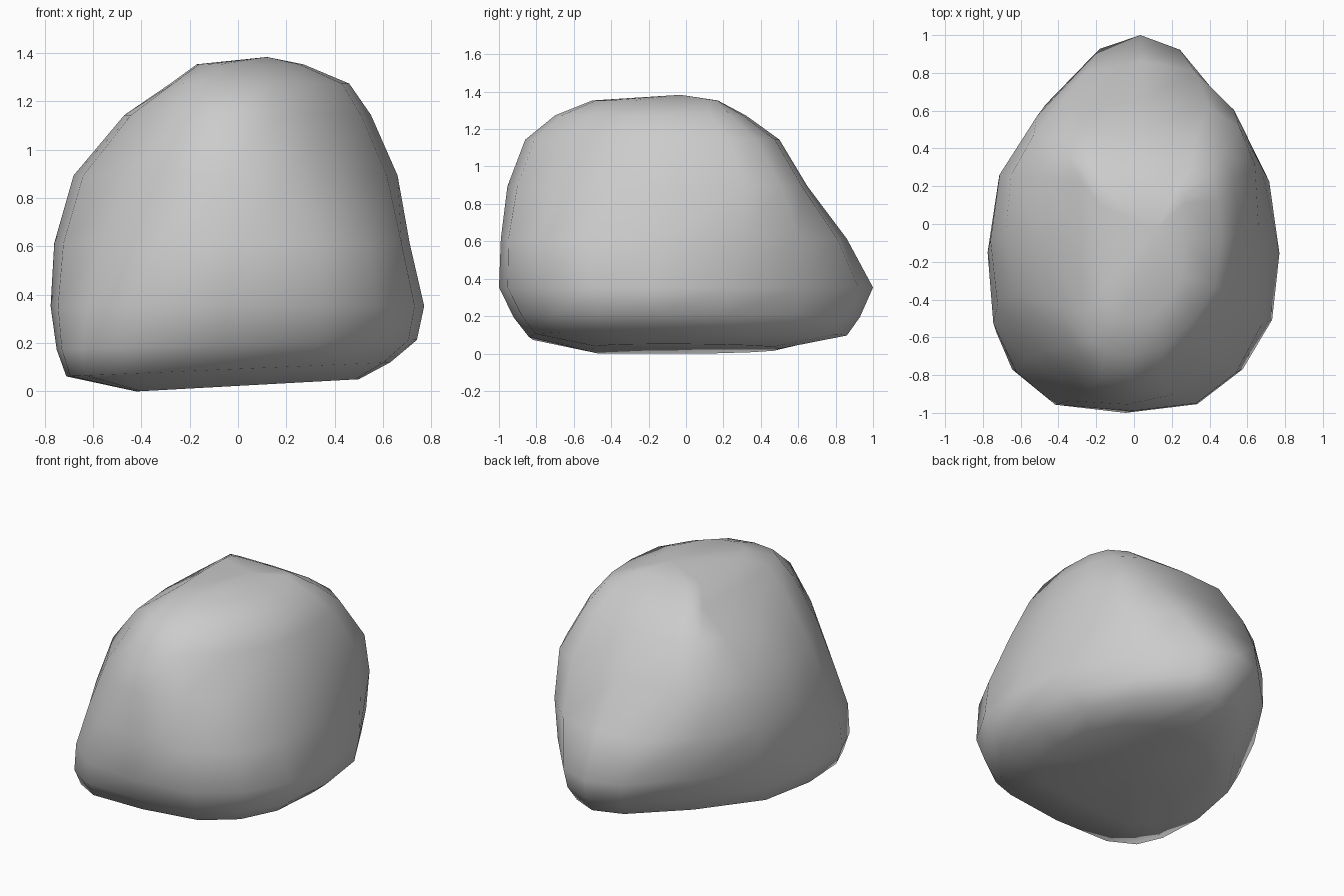
import bpy, bmesh
from math import sin, cos, radians
from mathutils import Vector

cube = bpy.data.objects.get("Cube")
if cube:
    bpy.data.objects.remove(cube, do_unlink=True)

# Plain stone colour
stone = bpy.data.materials.new("stone_grey")
stone.use_nodes = True
GREY = (0.6, 0.6, 0.6, 1)
stone.diffuse_color = GREY
bsdf = stone.node_tree.nodes["Principled BSDF"]
bsdf.inputs["Base Color"].default_value = GREY
bsdf.inputs["Roughness"].default_value = 0.9

# Cross-sections: height, then the reach in each of eight directions
DIRECTIONS = [radians(a) for a in (0, 35, 90, 140, 180, 215, 270, 320)]
LEVELS = [(.03, .5, .5, .5, .45, .42, .6, .5, .58),
          (.1, .63, .67, .86, .6, .71, .93, .84, .8),
          (.2, .74, .73, .93, .67, .75, .97, .92, .89),
          (.36, .77, .76, 1, .765, .775, .96, 1, .935),
          (.62, .71, .78, .86, .76, .76, .88, .99, .92),
          (.9, .66, .75, .65, .71, .68, .78, .955, .78),
          (1.15, .55, .6, .5, .555, .47, .645, .86, .66),
          (1.28, .46, .47, .32, .41, .28, .54, .7, .57),
          (1.36, .27, .31, .17, .22, .17, .35, .5, .4)]


def section(reach):
    """Rounded octagon that touches the given reach on each side."""
    corners = []
    for i, a in enumerate(reach):
        j = (i + 1) % 8
        turn = DIRECTIONS[j] - DIRECTIONS[i]
        out = Vector((cos(DIRECTIONS[i]), sin(DIRECTIONS[i])))
        along = Vector((-out.y, out.x))
        corners.append(out * a + along * (reach[j] - a * cos(turn)) / sin(turn))
    points = []
    for i, c in enumerate(corners):
        before, after = corners[i - 1], corners[(i + 1) % 8]
        points.append((before + c) / 2)
        points.append(c * .8 + (before + after) * .1)
    return points


bm = bmesh.new()
rings = []
for z, *reach in LEVELS:
    tilt = .06 * max(0, 1 - z / .36)  # underside rises towards +x
    rings.append([bm.verts.new((p.x, p.y, z + tilt * p.x)) for p in section(reach)])

# Skin between neighbouring sections
n = len(rings[0])
for low, high in zip(rings, rings[1:]):
    for i in range(n):
        j = (i + 1) % n
        bm.faces.new((low[i], low[j], high[j], high[i]))

# Close the crown and the underside around a centre point
for ring, centre in ((rings[-1], (.12, -.03, 1.39)), (rings[0], (.03, 0, .035))):
    hub = bm.verts.new(centre)
    for i in range(n):
        bm.faces.new((ring[i], ring[(i + 1) % n], hub))

bmesh.ops.recalc_face_normals(bm, faces=bm.faces)
lowest = min(v.co.z for v in bm.verts)
for v in bm.verts:
    v.co.z -= lowest
for f in bm.faces:
    f.smooth = True

mesh = bpy.data.meshes.new("boulder")
bm.to_mesh(mesh)
bm.free()
mesh.materials.append(stone)
boulder = bpy.data.objects.new("boulder", mesh)
bpy.context.collection.objects.link(boulder)
